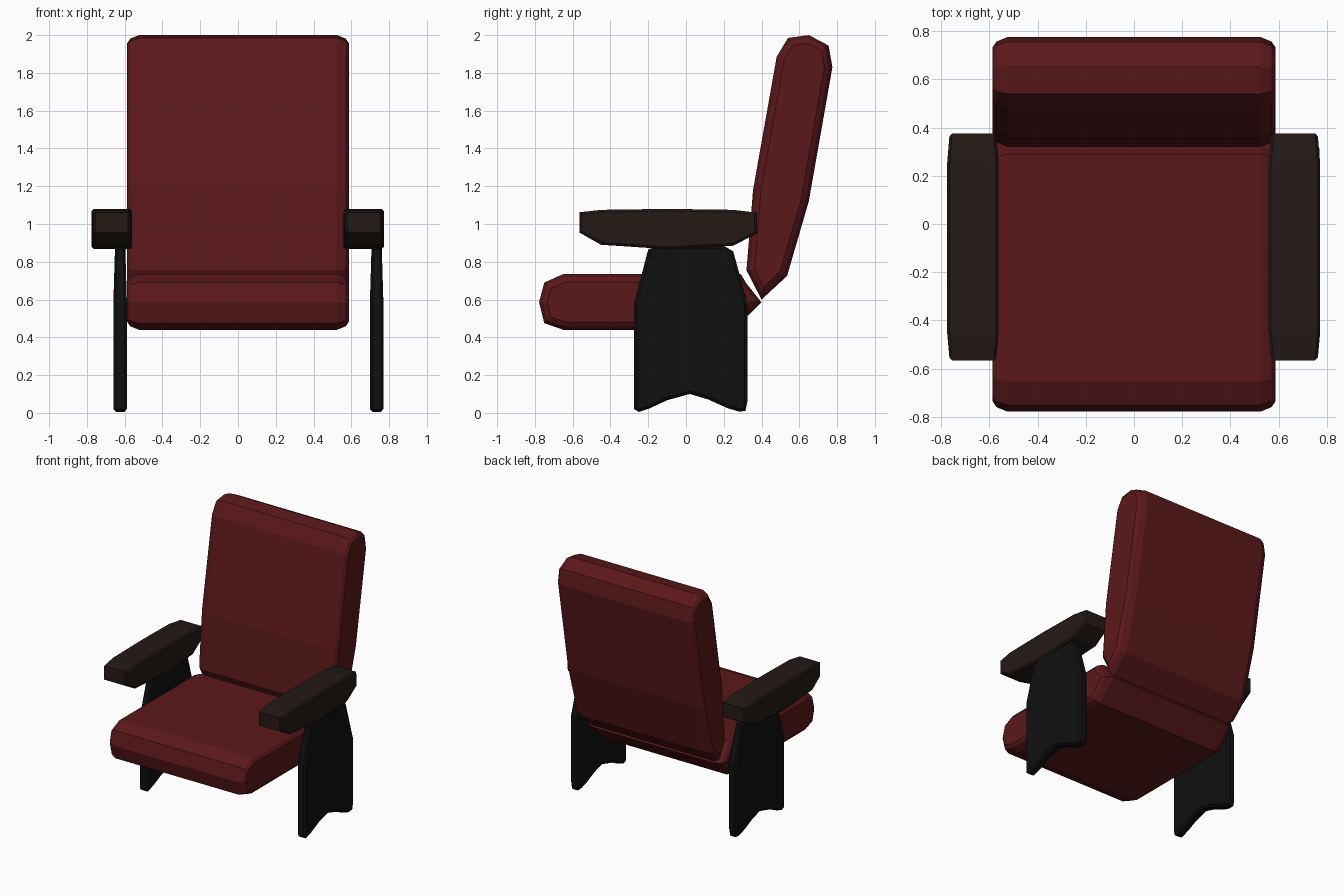
import bpy, bmesh
from mathutils import Vector

if "Cube" in bpy.data.objects:
    bpy.data.objects.remove(bpy.data.objects["Cube"])


def material(name, rgb):
    m = bpy.data.materials.new(name)
    m.diffuse_color = (*rgb, 1)
    m.use_nodes = True
    m.node_tree.nodes["Principled BSDF"].inputs["Base Color"].default_value = m.diffuse_color
    return m


red = material("red_leather", (0.105, 0.009, 0.011))
wood = material("dark_wood", (0.017, 0.010, 0.008))
black = material("black_metal", (0.005, 0.005, 0.005))


def inset(points, d):
    """Offset a counter-clockwise (y, z) outline inwards with mitred corners."""
    out, n = [], len(points)
    for i in range(n):
        a, b, c = (Vector(points[(i + k) % n]) for k in (-1, 0, 1))
        e1, e2 = (b - a).normalized(), (c - b).normalized()
        n1, n2 = Vector((-e1.y, e1.x)), Vector((-e2.y, e2.x))
        out.append(b + (n1 + n2) * d / max(1 + n1.dot(n2), 0.5))
    return out


def slab(name, outline, rings, mat, x0=0, width=lambda y, z: 1):
    """Loft an outline across x; rings = (half width, inset) from rim to face."""
    bm = bmesh.new()
    stations = [(-x, d) for x, d in reversed(rings)] + list(rings)
    loops = [[bm.verts.new((x0 + x * width(p[0], p[1]), p[0], p[1]))
              for p in inset(outline, d)] for x, d in stations]
    n = len(outline)
    for A, B in zip(loops, loops[1:]):
        for i in range(n):
            j = (i + 1) % n
            bm.faces.new((A[i], A[j], B[j], B[i]))
    bm.faces.new(loops[0])
    bm.faces.new(loops[-1])
    bmesh.ops.recalc_face_normals(bm, faces=bm.faces)
    me = bpy.data.meshes.new(name)
    bm.to_mesh(me)
    bm.free()
    me.materials.append(mat)
    ob = bpy.data.objects.new(name, me)
    bpy.context.collection.objects.link(ob)
    return ob


# cushions
cushion_rings = [(0.525, 0), (0.57, 0.018), (0.587, 0.042)]
slab("seat", [(-0.65, 0.44), (0.25, 0.44), (0.40, 0.585), (0.32, 0.685), (0.29, 0.735),
              (-0.65, 0.735), (-0.75, 0.69), (-0.778, 0.585), (-0.75, 0.475)],
     cushion_rings, red)
slab("backrest", [(0.40, 0.60), (0.535, 0.725), (0.65, 1.12), (0.775, 1.83), (0.755, 1.945),
                  (0.65, 2.0), (0.54, 1.985), (0.48, 1.885), (0.355, 1.18), (0.32, 0.755)],
     cushion_rings, red)

# armrests and legs
arm = [(-0.565, 0.955), (-0.45, 0.89), (-0.1, 0.867), (0.25, 0.885), (0.375, 0.95),
       (0.375, 1.06), (0.25, 1.075), (-0.1, 1.08), (-0.45, 1.075), (-0.565, 1.062)]
leg = [(-0.275, 0.02), (-0.25, 0.005), (-0.19, 0.025), (-0.1, 0.067), (0.02, 0.10),
       (0.12, 0.07), (0.22, 0.025), (0.28, 0.007), (0.315, 0.01), (0.325, 0.06),
       (0.325, 0.58), (0.25, 0.855), (0.2, 0.885), (-0.15, 0.885), (-0.2, 0.865),
       (-0.275, 0.58)]
for side, arm_x, leg_x in (("left", -0.668, -0.624), ("right", 0.665, 0.734)):
    slab(side + "_armrest", arm, [(0.096, 0), (0.107, 0.012)], wood, arm_x,
         lambda y, z: 1 - 0.10 * max(0, abs(y + 0.095) - 0.36) / 0.11)
    slab(side + "_leg", leg, [(0.022, 0), (0.036, 0.015)], black, leg_x,
         lambda y, z: 1 - 0.25 * max(0, z - 0.58) / 0.3)
